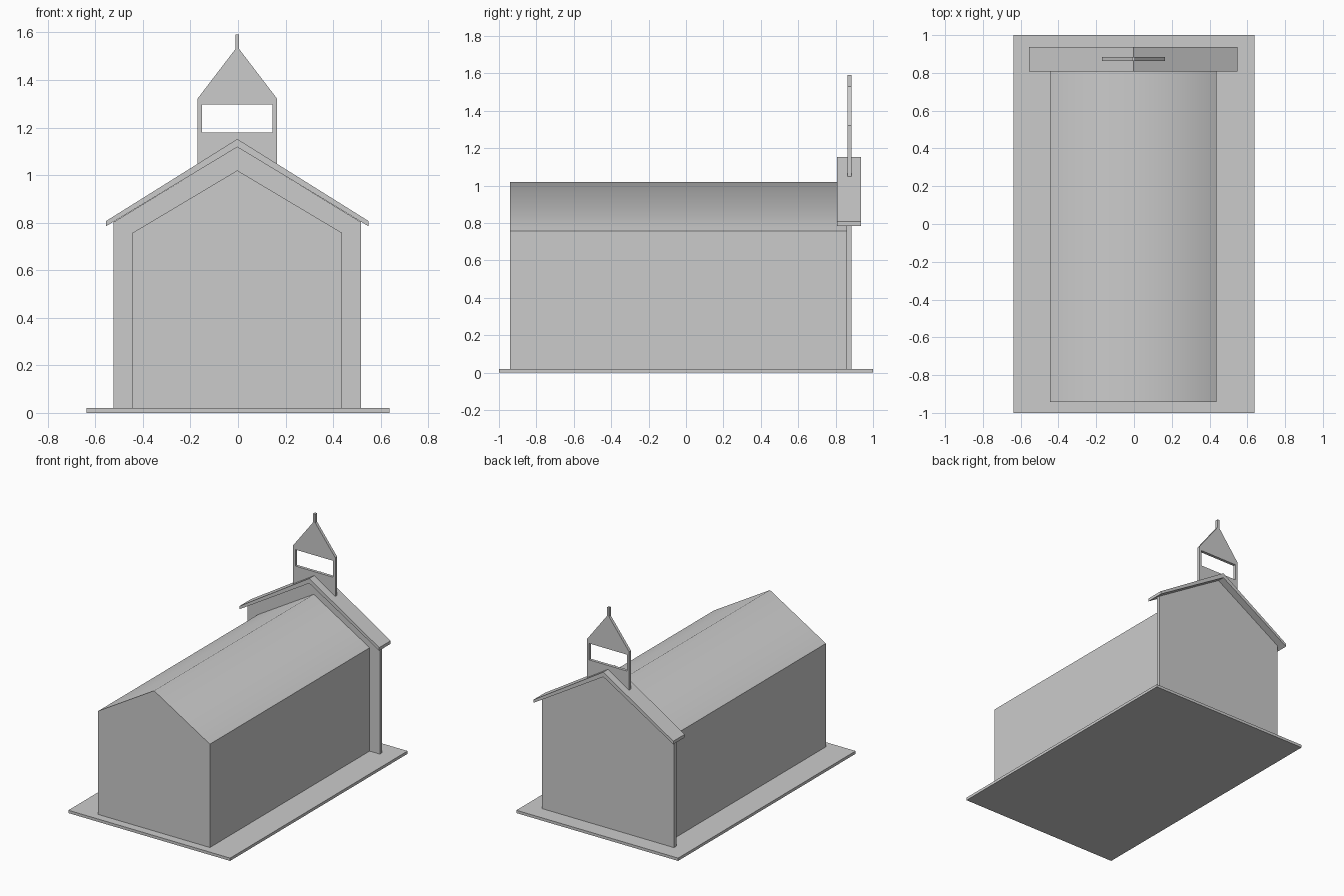
import bpy
import bmesh

if "Cube" in bpy.data.objects:
    bpy.data.objects.remove(bpy.data.objects["Cube"])

CX = -0.003  # centre line of the building


def symmetric(half):
    """Full outline from its right half, listed bottom to top."""
    left = [(-x, z) for x, z in reversed(half) if x > 0]
    return half + left


def extrude_profile(name, half, y0, y1, foot=None):
    """Extrude a symmetric x/z outline from y0 to y1; foot is a bottom centre point."""
    pts = symmetric(half) + ([foot] if foot else [])
    bm = bmesh.new()
    face = bm.faces.new([bm.verts.new((CX + x, y0, z)) for x, z in pts])
    ext = bmesh.ops.extrude_face_region(bm, geom=[face], use_keep_orig=True)
    moved = [v for v in ext["geom"] if isinstance(v, bmesh.types.BMVert)]
    bmesh.ops.translate(bm, verts=moved, vec=(0, y1 - y0, 0))
    bmesh.ops.recalc_face_normals(bm, faces=bm.faces)
    mesh = bpy.data.meshes.new(name)
    bm.to_mesh(mesh)
    bm.free()
    obj = bpy.data.objects.new(name, mesh)
    bpy.context.collection.objects.link(obj)
    return obj


def box(name, lo, hi):
    bpy.ops.mesh.primitive_cube_add(
        size=1, location=[(a + b) / 2 for a, b in zip(lo, hi)])
    obj = bpy.context.object
    obj.name = name
    obj.scale = [b - a for a, b in zip(lo, hi)]
    bpy.ops.object.transform_apply(location=False, rotation=False, scale=True)
    return obj


# Ground slab
box("base_slab", (-0.638, -1, 0), (0.638, 1, 0.02))

# Long hall with gabled roof; the roof is shaded softly over the ridge
hall = extrude_profile("hall", [(0.441, 0.02), (0.441, 0.757), (0, 1.02)], -0.942, 0.858)
for poly in hall.data.polygons:
    poly.use_smooth = poly.normal.z > 0.5
for edge in hall.data.edges:
    ends = [hall.data.vertices[i].co for i in edge.vertices]
    edge.use_edge_sharp = not all(c.z > 1 for c in ends)

# Taller gabled end wall
extrude_profile("end_wall", [(0.521, 0.02), (0.521, 0.802), (0, 1.119)], 0.858, 0.884)

# Chevron roof over the end wall
extrude_profile("end_wall_roof", [(0.552, 0.785), (0.552, 0.807), (0, 1.152)],
                0.807, 0.936, foot=(0, 1.118))

# Thin bell gable with pointed top and finial, seated on the roof slopes
gable = extrude_profile(
    "bell_gable",
    [(0.167, 1.047), (0.167, 1.322), (0.008, 1.53), (0.008, 1.592)],
    0.863, 0.884, foot=(0, 1.151))

# Bell opening
cutter = box("opening_cutter", (CX - 0.149, 0.80, 1.18), (CX + 0.149, 0.95, 1.297))
cutter.hide_render = True
mod = gable.modifiers.new("opening", 'BOOLEAN')
mod.operation = 'DIFFERENCE'
mod.solver = 'EXACT'
mod.object = cutter
bpy.context.view_layer.objects.active = gable
bpy.ops.object.modifier_apply(modifier=mod.name)
bpy.data.objects.remove(cutter, do_unlink=True)
